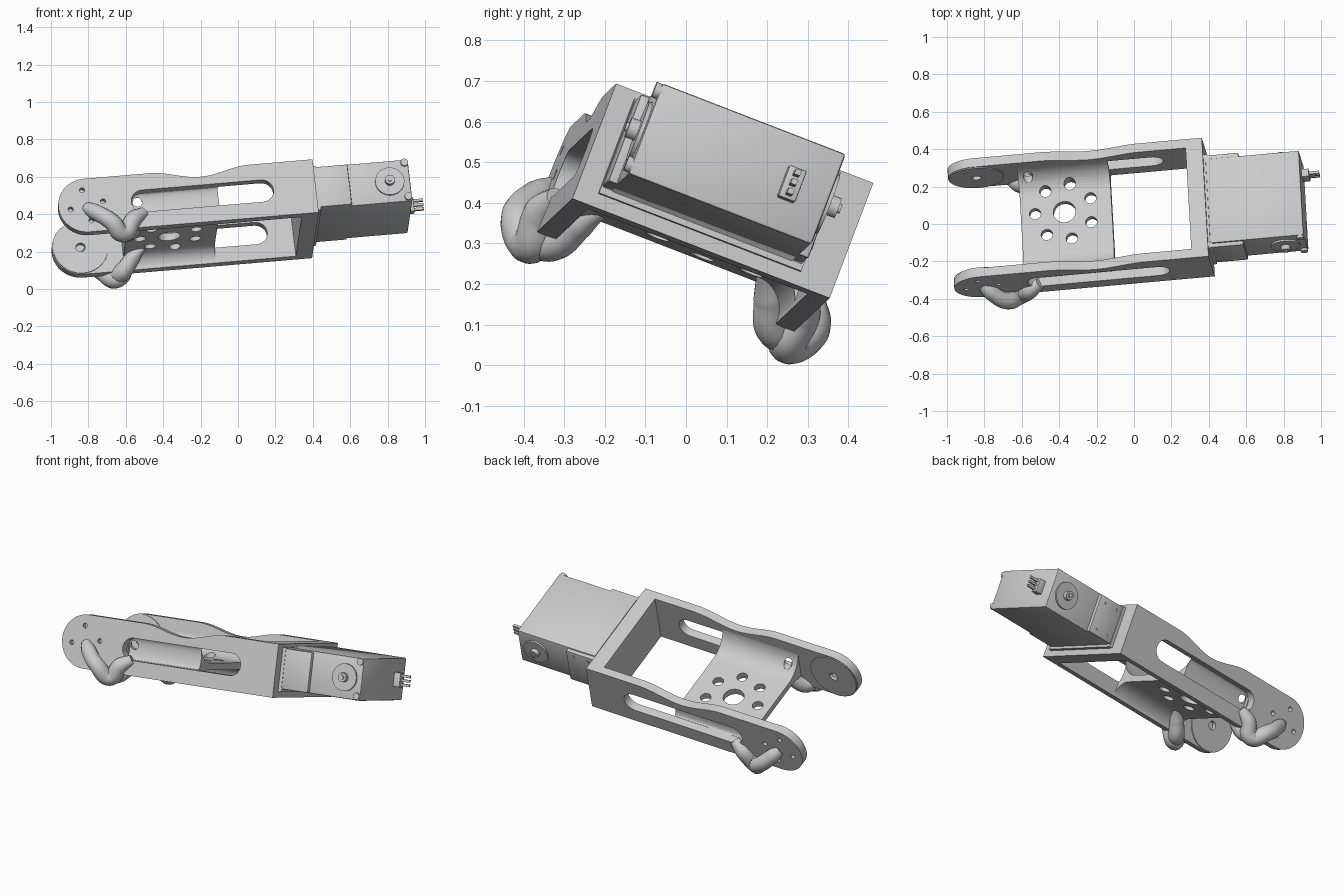
import bpy, bmesh, math
from mathutils import Matrix, Vector

if "Cube" in bpy.data.objects:
    bpy.data.objects.remove(bpy.data.objects["Cube"])

# Tilted frame: u runs along the arm, v across it, w through its height
U = Vector((0.9924, 0.0893, 0.0844)).normalized()
W = U.cross(Vector((-0.053, 0.931, -0.36))).normalized()
V = W.cross(U)
FRAME = Matrix((U, V, W)).transposed().to_4x4()
FRAME.translation = (0.414, 0.037, 0.288)

HALF, WALL, HIGH, END = 0.34, 0.05, 0.305, -1.233
INNER, R = HALF - WALL, HIGH / 2

grey = bpy.data.materials.new("plain_grey")
grey.use_nodes = True
grey.diffuse_color = (0.6, 0.6, 0.6, 1)
grey.node_tree.nodes["Principled BSDF"].inputs["Base Color"].default_value = (0.6, 0.6, 0.6, 1)
parts = []


def add(name, bm):
    bmesh.ops.recalc_face_normals(bm, faces=bm.faces)
    mesh = bpy.data.meshes.new(name)
    bm.to_mesh(mesh)
    bm.free()
    mesh.materials.append(grey)
    ob = bpy.data.objects.new(name, mesh)
    bpy.context.scene.collection.objects.link(ob)
    ob.matrix_world = FRAME
    parts.append(ob)
    return ob


def prism(bm, pts, place, lo, hi, holes=()):
    """Extrude a 2D outline, with optional holes, from lo to hi; place maps (a, b, t) to u, v, w."""
    caps = ([], [])
    for loop in (pts, *holes):
        bottom = [bm.verts.new(place(a, b, lo)) for a, b in loop]
        top = [bm.verts.new(place(a, b, hi)) for a, b in loop]
        for i in range(len(loop)):
            j = (i + 1) % len(loop)
            bm.faces.new((bottom[i], bottom[j], top[j], top[i]))
        for ring, edges in zip((bottom, top), caps):
            edges += [bm.edges.get((ring[i - 1], ring[i])) for i in range(len(ring))]
            if not holes:
                bm.faces.new(ring)
    if holes:
        for edges in caps:
            bmesh.ops.triangle_fill(bm, use_beauty=True, use_dissolve=False, edges=edges)


def arc(cx, cy, r, a0, a1, n):
    angles = [math.radians(a0 + (a1 - a0) * i / n) for i in range(n + 1)]
    return [(cx + r * math.cos(a), cy + r * math.sin(a)) for a in angles]


def circle(cx, cy, r, n=24):
    return arc(cx, cy, r, 0, 360, n)[:-1]


def across(a, b, t):
    return (a, t, b)


def along(a, b, t):
    return (t, a, b)


def upright(a, b, t):
    return (a, b, t)


def box(name, u, v, w, bevel=0):
    bm = bmesh.new()
    prism(bm, [(u[0], v[0]), (u[1], v[0]), (u[1], v[1]), (u[0], v[1])], upright, *w)
    if bevel:
        bmesh.ops.bevel(bm, geom=bm.edges[:], offset=bevel, segments=2, affect='EDGES', profile=0.5)
    add(name, bm)


def cut(ob, bm):
    cutter = add("cutter", bm)
    parts.remove(cutter)
    cutter.hide_render = True
    mod = ob.modifiers.new("cut", 'BOOLEAN')
    mod.object, mod.solver = cutter, 'EXACT'
    deps = bpy.context.evaluated_depsgraph_get()
    mesh = bpy.data.meshes.new_from_object(ob.evaluated_get(deps))
    ob.modifiers.clear()
    ob.data = mesh
    bpy.data.objects.remove(cutter)


def tube(name, pts):
    """Soft rounded tube through points given as (u, v, w, radius)."""
    curve = bpy.data.curves.new(name, 'CURVE')
    curve.dimensions, curve.bevel_depth = '3D', 1.0
    curve.bevel_resolution, curve.resolution_u, curve.use_fill_caps = 5, 10, True
    spline = curve.splines.new('BEZIER')
    spline.bezier_points.add(len(pts) - 1)
    for p, (u, v, w, r) in zip(spline.bezier_points, pts):
        p.co, p.radius = (u, v, w), r
        p.handle_left_type = p.handle_right_type = 'AUTO'
    ob = bpy.data.objects.new(name + "_path", curve)
    bpy.context.scene.collection.objects.link(ob)
    bpy.context.view_layer.update()
    mesh = bpy.data.meshes.new_from_object(ob.evaluated_get(bpy.context.evaluated_depsgraph_get()))
    bm = bmesh.new()
    bm.from_mesh(mesh)
    bpy.data.objects.remove(ob)
    add(name, bm)


# Arm outline: round far end and a shallow dip in the top edge
outline = [(0, 0)] + arc(END, R, R, 270, 90, 32)
for i in range(25):
    t = -1 + i / 12
    outline.append((-0.61 + 0.27 * t, HIGH - 0.0225 * (1 + math.cos(math.pi * t))))
outline.append((0, HIGH))
slot = arc(-0.29, 0.15, 0.063, -90, 90, 12) + arc(-0.93, 0.15, 0.063, 90, 270, 12)
pivot = circle(END, R, 0.025)
screws = [circle(a, b, 0.014, 16) for a, b in arc(END, R, 0.09, 10, 280, 3)]

for s, side in ((-1, "right"), (1, "left")):
    # Arm plate: outer layer with screw holes, inner layer and boss with the pivot hole
    middle = INNER + 0.02
    bm = bmesh.new()
    prism(bm, outline, across, s * middle, s * HALF, [slot] + screws)
    add(side + "_arm_outer", bm)
    bm = bmesh.new()
    prism(bm, outline, across, s * INNER, s * middle, [slot, pivot])
    add(side + "_arm_inner", bm)
    bm = bmesh.new()
    prism(bm, circle(END, R, R - 0.005, 48), across, s * (INNER - 0.006), s * INNER, [pivot])
    add(side + "_pivot_boss", bm)

    # Forked hook under the outer face of the arm
    tube(side + "_hook", [(-1.235, s * 0.325, 0.145, 0.03), (-1.2, s * 0.355, 0.11, 0.042),
                          (-1.115, s * 0.385, 0.03, 0.046), (-1.055, s * 0.34, -0.024, 0.05),
                          (-0.99, s * 0.345, 0.05, 0.045), (-0.93, s * 0.325, 0.09, 0.03)])
    tube(side + "_hook_root", [(-1.07, s * 0.355, -0.01, 0.042), (-1.025, s * 0.295, -0.005, 0.048),
                               (-0.96, s * 0.25, 0.06, 0.04), (-0.9, s * 0.21, 0.1, 0.015)])

# Cross bar at the motor end
box("cross_bar", (-0.09, 0), (-INNER, INNER), (0, HIGH))

# Cradle joining the arms, with fillets above and below
edge, under, fillet = INNER + 0.002, 0.085, 0.13
above = under + 0.04 + fillet
profile = (arc(edge - fillet, above, fillet, 0, -90, 12) + arc(fillet - edge, above, fillet, 270, 180, 12)
           + arc(under - edge, 0, under, 180, 90, 10) + arc(edge - under, 0, under, 90, 0, 10))
bm = bmesh.new()
prism(bm, profile, along, -1.01, -0.52)
cradle = add("cradle", bm)
bm = bmesh.new()
prism(bm, circle(-0.775, 0.057, 0.06, 32), upright, -0.1, 0.4)
for k in range(7):
    a = math.radians(76 - k * 360 / 7)
    prism(bm, circle(-0.775 + 0.158 * math.cos(a), 0.057 + 0.158 * math.sin(a), 0.031),
          upright, -0.1, 0.4)
cut(cradle, bm)
# Hollow behind each slot, and a small hole through each fillet
for s in (-1, 1):
    bm = bmesh.new()
    hollow = [(s * edge + x * 0.32, 0.15 + y) for x, y in circle(0, 0, 0.062, 32)]
    prism(bm, hollow, along, -0.985, -0.4)
    cut(cradle, bm)
    bm = bmesh.new()
    prism(bm, circle(-0.955, 0.17, 0.025), across, s * 0.235, s * 0.4)
    cut(cradle, bm)

# Motor body and its mounting plate
LO, HI, MID = -0.261, 0.224, 0.17
box("motor_mount", (-0.005, 0.02), (-0.285, 0.25), (0.035, 0.285))
box("motor_body", (0.01, 0.515), (LO, HI), (0.05, 0.29), 0.008)

for side, face, s in (("right", LO, -1), ("left", HI, 1)):
    # Side panel
    box(side + "_panel", (0.0, 0.188), sorted((face - s * 0.02, face + s * 0.022)), (0.052, 0.282), 0.005)
    # Output disc and shaft
    bm = bmesh.new()
    prism(bm, circle(0.405, MID, 0.078, 40), across, face - s * 0.01, face + s * 0.01)
    prism(bm, circle(0.405, MID, 0.026), across, face, face + s * 0.035)
    prism(bm, circle(0.405, MID, 0.012, 16), across, face, face + s * 0.042)
    add(side + "_output_disc", bm)

# Small screws in the left panel
bm = bmesh.new()
for w in (0.09, 0.25):
    for u in (0.05, 0.14):
        prism(bm, circle(u, w, 0.009, 12), across, HI, HI + 0.025)
add("left_panel_screws", bm)

# Corner screws on the right side of the motor
bm = bmesh.new()
for w in (0.075, 0.27):
    prism(bm, circle(0.495, w, 0.02, 20), across, LO - 0.013, LO + 0.02)
add("corner_screws", bm)

# Connector socket with three pins
box("socket", (0.5, 0.555), (0.102, 0.147), (0.129, 0.211), 0.004)
for k in range(3):
    w = MID + (k - 1) * 0.025
    box("pin_%d" % (k + 1), (0.54, 0.608), (0.117, 0.132), (w - 0.007, w + 0.007))

# Smooth shading with sharp edges kept
bpy.ops.object.select_all(action='DESELECT')
for ob in parts:
    ob.select_set(True)
bpy.context.view_layer.objects.active = parts[0]
bpy.ops.object.shade_smooth_by_angle(angle=math.radians(32))
